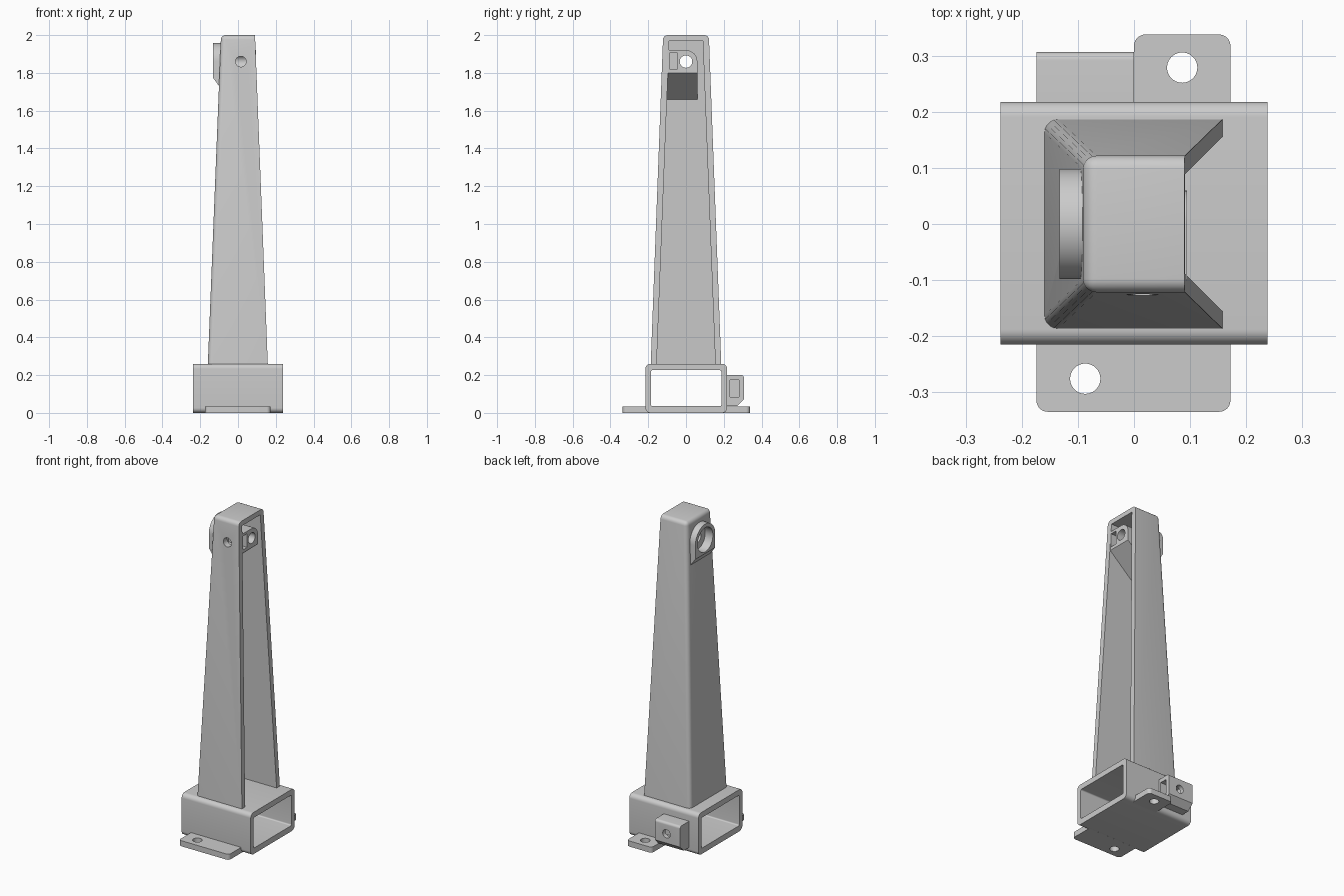
import bpy, bmesh, math
from mathutils import Vector

if "Cube" in bpy.data.objects:
    bpy.data.objects.remove(bpy.data.objects["Cube"], do_unlink=True)

grey = bpy.data.materials.new("plain grey")
grey.use_nodes = True
grey.diffuse_color = (0.6, 0.6, 0.6, 1)
grey.node_tree.nodes["Principled BSDF"].inputs["Base Color"].default_value = (0.6, 0.6, 0.6, 1)


def finish(name, bm):
    bmesh.ops.recalc_face_normals(bm, faces=bm.faces[:])
    mesh = bpy.data.meshes.new(name)
    bm.to_mesh(mesh)
    bm.free()
    mesh.materials.append(grey)
    obj = bpy.data.objects.new(name, mesh)
    bpy.context.collection.objects.link(obj)
    return obj


def rounded(corners, segments=8):
    """Outline from (u, v, radius) corners."""
    out = []
    for i, (u, v, r) in enumerate(corners):
        p = Vector((u, v))
        if r == 0:
            out.append(p)
            continue
        a = (Vector(corners[i - 1][:2]) - p).normalized()
        b = (Vector(corners[(i + 1) % len(corners)][:2]) - p).normalized()
        half = a.angle(b) / 2
        centre = p + (a + b).normalized() * r / math.sin(half)
        start = p + a * r / math.tan(half) - centre
        end = p + b * r / math.tan(half) - centre
        for k in range(segments + 1):
            t = (math.pi - 2 * half) * k / segments
            turn = math.copysign(t, start.x * end.y - start.y * end.x)
            c, s = math.cos(turn), math.sin(turn)
            out.append(centre + Vector((c * start.x - s * start.y, s * start.x + c * start.y)))
    return out


def rect(u0, u1, v0, v1, r=0):
    return rounded([(u0, v0, r), (u1, v0, r), (u1, v1, r), (u0, v1, r)])


def circle(u, v, r, n=40):
    return [Vector((u + r * math.cos(math.tau * k / n), v + r * math.sin(math.tau * k / n)))
            for k in range(n)]


def prism(name, outline, axis, lo, hi):
    """Extrude an outline along an axis; it lies in the two other axes."""
    place = {"x": lambda u, v, w: (w, u, v),
             "y": lambda u, v, w: (u, w, v),
             "z": lambda u, v, w: (u, v, w)}[axis]
    bm = bmesh.new()
    rings = [[bm.verts.new(place(p.x, p.y, w)) for p in outline] for w in (lo, hi)]
    for ring in rings:
        bm.faces.new(ring)
    n = len(outline)
    for i in range(n):
        j = (i + 1) % n
        bm.faces.new((rings[0][i], rings[0][j], rings[1][j], rings[1][i]))
    return finish(name, bm)


def taper(name, bottom, top, radius=0):
    """Tapered box from (x0, x1, half_y, z) levels, rounded except at the +x side and foot."""
    bm = bmesh.new()
    rings = []
    for x0, x1, h, z in (bottom, top):
        rings.append([bm.verts.new(c) for c in ((x0, -h, z), (x1, -h, z), (x1, h, z), (x0, h, z))])
    for ring in rings:
        bm.faces.new(ring)
    for i in range(4):
        j = (i + 1) % 4
        bm.faces.new((rings[0][i], rings[0][j], rings[1][j], rings[1][i]))
    if radius:
        bm.normal_update()
        soft = [e for e in bm.edges
                if any(v in rings[1] for v in e.verts) and any(v.co.x < 0 for v in e.verts)]
        bmesh.ops.bevel(bm, geom=soft, offset=radius, segments=5, profile=0.5, affect="EDGES")
    return finish(name, bm)


def cut(obj, *cutters):
    for c in cutters:
        c.hide_render = True
        mod = obj.modifiers.new("cut", "BOOLEAN")
        mod.operation, mod.solver, mod.object = "DIFFERENCE", "EXACT", c
        bpy.context.view_layer.objects.active = obj
        bpy.ops.object.modifier_apply(modifier=mod.name)
        bpy.data.objects.remove(c, do_unlink=True)
    return obj


HEAD_Z = 1.86     # height of the pivot bore
BOLT = (-0.08, 0.13)


def bore():
    return prism("bore", circle(0, HEAD_Z, 0.033), "x", -0.3, 0.3)


def counterbore():
    return prism("counterbore", circle(0, HEAD_Z, 0.075), "x", -0.3, -0.08)


def set_screw():
    return prism("set_screw_hole", circle(0.015, HEAD_Z, 0.028), "y", -0.3, 0)


def bolt_hole():
    return prism("bolt_hole", circle(*BOLT, 0.026), "y", 0.1, 0.4)


# Tapered tower, open toward +x
tower = taper("tower", (-0.16, 0.158, 0.187, 0.25), (-0.09, 0.09, 0.121, 2.0), 0.024)
cut(tower,
    taper("tower_hollow", (-0.13, 0.4, 0.156, 0.24), (-0.06, 0.4, 0.089, 1.97)),
    bore(), counterbore(), set_screw())

# Pivot block inside the tower head, with sloped underside and nut slot
block = prism("pivot_block", rounded([(-0.1, 1.66, 0), (0.06, 1.66, 0),
                                      (0.06, 1.92, 0.059), (-0.1, 1.92, 0)]), "x", -0.082, 0.095)
slope = [Vector(p) for p in ((-0.072, 1.66), (0.095, 1.8), (0.2, 1.888), (0.2, 1.5), (-0.2, 1.5),
                             (-0.2, 1.66))]
cut(block, prism("slope", slope, "y", -0.3, 0.3),
    prism("head_nut_slot", rect(-0.088, -0.046, 1.82, 1.905), "x", -0.035, 0.3),
    bore(), counterbore(), set_screw())

# Outer bearing boss, rounded above and chamfered below
boss = prism("bearing_boss", rounded([(-0.098, 1.73, 0), (0.098, 1.73, 0),
                                      (0.098, 1.958, 0.0975), (-0.098, 1.958, 0.0975)], 16),
             "x", -0.133, -0.083)
chamfer = [Vector(p) for p in ((-0.1, 1.73), (-0.133, 1.775), (-0.2, 1.866), (-0.2, 1.6), (-0.1, 1.6))]
cut(boss, prism("boss_chamfer", chamfer, "y", -0.3, 0.3), bore(), counterbore())

# Rectangular sleeve base, open along x
base = prism("base_sleeve", rect(-0.215, 0.218, 0, 0.26, 0.027), "x", -0.238, 0.238)
cut(base, prism("sleeve_opening", rect(-0.185, 0.187, 0.036, 0.226, 0.008), "x", -0.4, 0.4),
    bolt_hole())

# Clamp lug on the back, with nut slot and bolt hole
lug = prism("clamp_lug", rounded([(0.205, 0.036, 0), (0.27, 0.036, 0), (0.307, 0.072, 0),
                                  (0.307, 0.2, 0.015), (0.205, 0.2, 0)]), "x", -0.174, 0)
cut(lug, prism("lug_nut_slot", rect(0.234, 0.28, 0.085, 0.175), "x", -0.125, 0.2), bolt_hole())

# Screw-down flanges, front and back
front_flange = prism("front_flange", rounded([(-0.174, -0.335, 0.02), (0.172, -0.335, 0.02),
                                              (0.172, -0.19, 0), (-0.174, -0.19, 0)]),
                     "z", 0, 0.035)
cut(front_flange, prism("front_screw_hole", circle(-0.087, -0.276, 0.027), "z", -0.1, 0.1))
back_flange = prism("back_flange", rounded([(0, 0.19, 0), (0.172, 0.19, 0),
                                            (0.172, 0.338, 0.02), (0, 0.338, 0.02)]),
                    "z", 0, 0.035)
cut(back_flange, prism("back_screw_hole", circle(0.086, 0.279, 0.027), "z", -0.1, 0.1))

# Smooth the round surfaces, keep hard edges
for obj in bpy.context.view_layer.objects:
    obj.select_set(obj.type == "MESH")
bpy.context.view_layer.objects.active = tower
bpy.ops.object.shade_smooth_by_angle(angle=math.radians(30))
